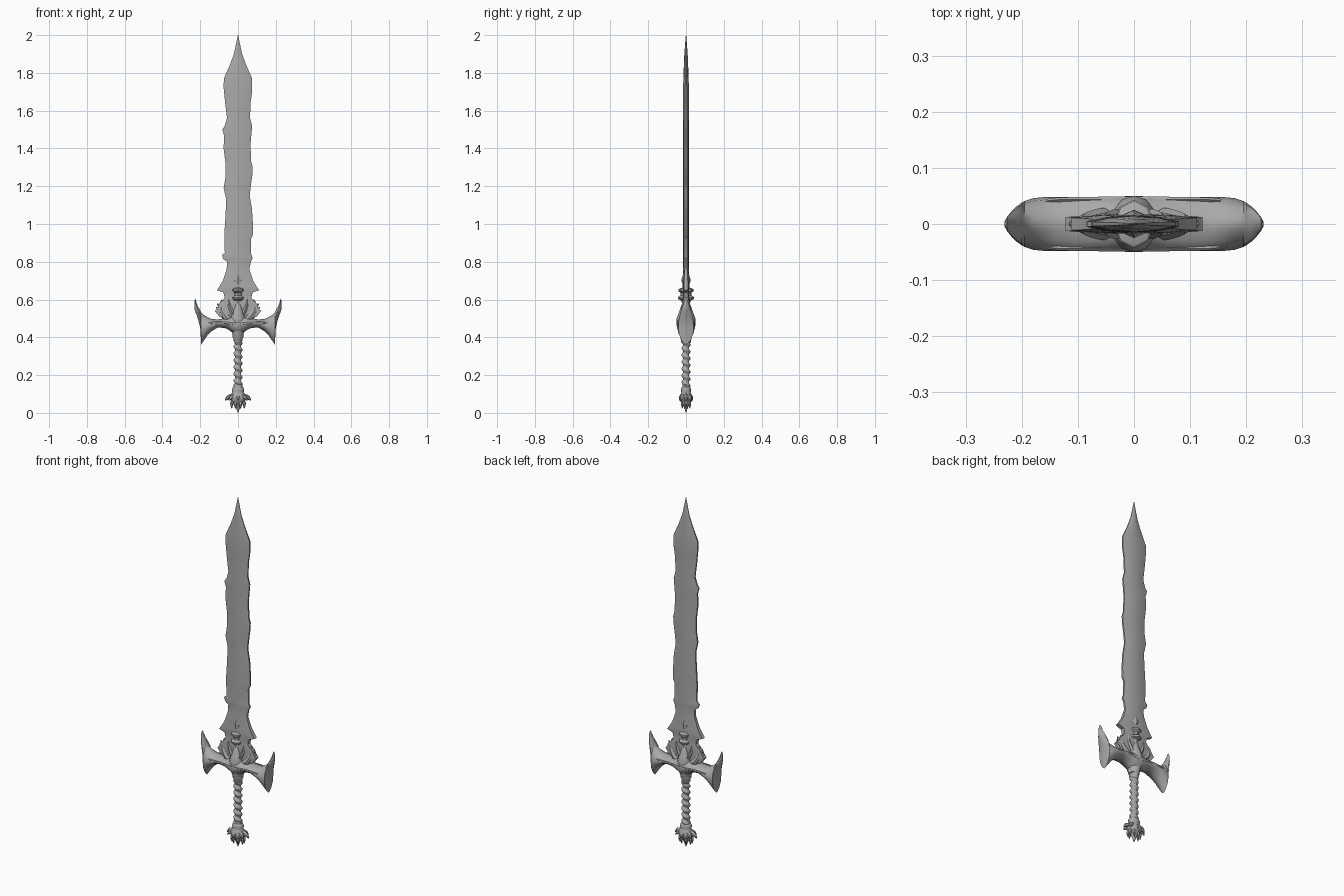
import bpy, bmesh, math
from mathutils import Vector

if "Cube" in bpy.data.objects:
    bpy.data.objects.remove(bpy.data.objects["Cube"])

steel = bpy.data.materials.new("grey steel")
steel.use_nodes = True
GREY = (0.4, 0.4, 0.4, 1)
steel.diffuse_color = GREY
steel.node_tree.nodes["Principled BSDF"].inputs["Base Color"].default_value = GREY
TAU = math.tau


def finish(name, bm, angle=35):
    bmesh.ops.recalc_face_normals(bm, faces=bm.faces)
    mesh = bpy.data.meshes.new(name)
    bm.to_mesh(mesh)
    bm.free()
    mesh.materials.append(steel)
    obj = bpy.data.objects.new(name, mesh)
    bpy.context.collection.objects.link(obj)
    bpy.ops.object.select_all(action="DESELECT")
    obj.select_set(True)
    bpy.context.view_layer.objects.active = obj
    bpy.ops.object.shade_smooth_by_angle(angle=math.radians(angle))
    return obj


def loft(name, rings, angle=35):
    """Skin a list of equal-length point rings and cap both ends."""
    bm = bmesh.new()
    rows = [[bm.verts.new(p) for p in ring] for ring in rings]
    count = len(rows[0])
    for low, high in zip(rows, rows[1:]):
        for i in range(count):
            j = (i + 1) % count
            bm.faces.new((low[i], low[j], high[j], high[i]))
    bm.faces.new(rows[0])
    bm.faces.new(rows[-1])
    return finish(name, bm, angle)


def lerp(table, t):
    """Read column values from a sorted table of (key, values...)."""
    for a, b in zip(table, table[1:]):
        if t <= b[0]:
            f = max(0, (t - a[0]) / (b[0] - a[0]))
            return [p + (q - p) * f for p, q in zip(a[1:], b[1:])]
    return table[-1][1:]


def lathe(name, profile, sides=16, flat=1.0, angle=35):
    return loft(name, [[(r * math.cos(TAU * i / sides), flat * r * math.sin(TAU * i / sides), z)
                        for i in range(sides)] for r, z in profile], angle)


def horn(name, path, radii, depth=1.0, sides=8):
    """Tapering tube through a smoothed path, squashed along y by depth."""
    pts = [Vector(p) for p in path]
    n = len(pts) - 1
    steps = 4 * n
    centres, sizes = [], []
    for k in range(steps + 1):
        i, f = min(k // 4, n - 1), k / 4 - min(k // 4, n - 1)
        p0, p1, p2, p3 = pts[max(i - 1, 0)], pts[i], pts[i + 1], pts[min(i + 2, n)]
        centres.append(0.5 * (2 * p1 + (p2 - p0) * f + (2 * p0 - 5 * p1 + 4 * p2 - p3) * f * f
                              + (3 * p1 - p0 - 3 * p2 + p3) * f ** 3))
        sizes.append(radii[i] + (radii[i + 1] - radii[i]) * f)
    rings = []
    for k, (c, r) in enumerate(zip(centres, sizes)):
        way = (centres[min(k + 1, steps)] - centres[max(k - 1, 0)]).normalized()
        side = way.cross(Vector((0, 1, 0)))
        side = side.normalized() if side.length > 0.01 else Vector((1, 0, 0))
        up = side.cross(way)
        rings.append([c + r * (math.cos(TAU * i / sides) * side + depth * math.sin(TAU * i / sides) * up)
                      for i in range(sides)])
    return loft(name, rings)


# Blade: chipped outline on each side, lens-shaped section
tip = [(1.77, .075), (1.84, .044), (1.9, .022), (1.96, .009), (2, .001)]
base = [(.49, .06), (.51, .1), (.54, .122), (.56, .106), (.58, .098), (.595, .08), (.61, .07),
        (.638, .078), (.65, .112), (.67, .098), (.7, .08), (.76, .06)]
right_edge = base + [(.8, .058), (.815, .078), (.835, .085), (.85, .07), (.95, .072), (1.05, .066),
                     (1.13, .062), (1.19, .076), (1.25, .066), (1.32, .066), (1.4, .076),
                     (1.47, .074), (1.5, .083), (1.52, .07), (1.56, .058), (1.64, .068), (1.72, .076)] + tip
left_edge = base + [(.8, .068), (.82, .078), (.84, .07), (.92, .068), (.94, .078), (1, .079),
                    (1.08, .074), (1.15, .062), (1.22, .07), (1.26, .076), (1.3, .078), (1.33, .07),
                    (1.42, .066), (1.52, .075), (1.56, .064), (1.64, .066), (1.7, .075)] + tip
thickness = [(.49, .018, .013), (.66, .018, .011), (.8, .016, .005), (1.75, .015, .004),
             (1.9, .009, .002), (2, .001, .0005)]
levels = sorted({z for z, _ in right_edge + left_edge})
rings = []
for z in levels:
    l, r = lerp(left_edge, z)[0], lerp(right_edge, z)[0]
    ridge, rim = lerp(thickness, z)
    mid = rim + (ridge - rim) * .7
    front = [(-r, rim), (-r * .55, mid), (0, ridge), (l * .55, mid), (l, rim)]
    rings.append([(x, -y, z) for x, y in front] + [(x, y, z) for x, y in reversed(front)])
loft("blade", rings, 25)

# Crossguard: arms flaring into axe-like crescents (x, bottom, top, half depth)
arm = [(0, .4, .53, .05), (.03, .425, .515, .049), (.06, .447, .502, .048), (.106, .453, .495, .048),
       (.14, .432, .497, .048), (.16, .413, .506, .048), (.18, .384, .518, .046), (.195, .362, .533, .041),
       (.2, .45, .543, .038), (.21, .49, .56, .031), (.218, .515, .578, .023),
       (.226, .535, .606, .013), (.231, .55, .592, .004)]
stations = [(-x, *rest) for x, *rest in reversed(arm[1:])] + arm
rings = []
for x, low, high, depth in stations:
    ring = []
    for i in range(16):
        c, s = math.cos(TAU * i / 16), math.sin(TAU * i / 16)
        ring.append((x, depth * c * abs(c) ** .4, (low + high) / 2 + s * (high - low) / 2))
    rings.append(ring)
loft("crossguard", rings, 40)

# Curled wings, teeth and raised ribs, mirrored on both sides
for word, s in (("left", 1), ("right", -1)):
    horn(word + "_blade_wing", [(s * .015, 0, .47), (s * .06, 0, .505), (s * .09, 0, .55), (s * .085, 0, .6)],
         [.02, .022, .014, .002], 1.3)
    horn(word + "_inner_curl", [(s * .012, 0, .5), (s * .035, 0, .54), (s * .05, 0, .59), (s * .04, 0, .63)],
         [.014, .014, .01, .002], 1.9)
    for k in range(3):
        z = .525 + k * .02
        horn(word + "_wing_tooth", [(s * .08, 0, z), (s * .1, 0, z + .004), (s * (.122 - k * .006), 0, z + .015)],
             [.011, .008, .001], 1.5, 6)
    for face, y in (("front", -1), ("back", 1)):
        horn(word + "_" + face + "_arm_rib",
             [(s * .01, y * .043, .47), (s * .08, y * .044, .478), (s * .15, y * .042, .475), (s * .19, y * .03, .46)],
             [.012, .008, .007, .002], .6, 6)

# Central spire and jewel block over the blade root
lathe("spire", [(.004, .49), (.022, .52), (.017, .57), (.026, .6), (.016, .64), (.014, .67),
                (.024, .7), (.014, .74), (.001, .785)], 8, 1.05)
lathe("jewel_block", [(.012, .59), (.034, .602), (.036, .612), (.024, .622), (.024, .636),
                      (.034, .645), (.034, .655), (.012, .665)], 8, 1.2)
lathe("guard_boss", [(.012, .36), (.022, .375), (.024, .4), (.033, .43), (.034, .46), (.042, .48),
                     (.042, .5), (.032, .53), (.02, .57), (.008, .6)], 12, 1.2)

# Grip: spiral-wrapped handle
rings = []
for k in range(73):
    z = .12 + k * .004
    rings.append([])
    for i in range(16):
        a = TAU * i / 16
        r = .0195 + .0045 * math.sin(a + TAU * z / .036)
        rings[-1].append((r * math.cos(a), r * math.sin(a), z))
loft("grip", rings, 60)
lathe("grip_collar", [(.018, .395), (.028, .4), (.028, .412), (.02, .418)])

# Pommel: ringed cup with a crown of claws
lathe("pommel", [(.018, .155), (.024, .148), (.024, .138), (.029, .133), (.033, .122), (.03, .108),
                 (.033, .102), (.042, .09), (.044, .075), (.034, .058), (.024, .045), (.012, .03), (.001, 0)],
      12, .82)
for i in range(8):
    a = TAU * i / 8
    c, s = math.cos(a), math.sin(a) * .55
    horn("pommel_claw", [(c * .03, s * .03, .09), (c * .052, s * .05, .082), (c * .068, s * .064, .066)],
         [.013, .012, .002], 1, 6)
    c, s = math.cos(a + TAU / 16), math.sin(a + TAU / 16) * .6
    horn("pommel_lower_claw", [(c * .026, s * .026, .065), (c * .036, s * .036, .048), (c * .035, s * .035, .022)],
         [.011, .009, .001], 1, 6)
